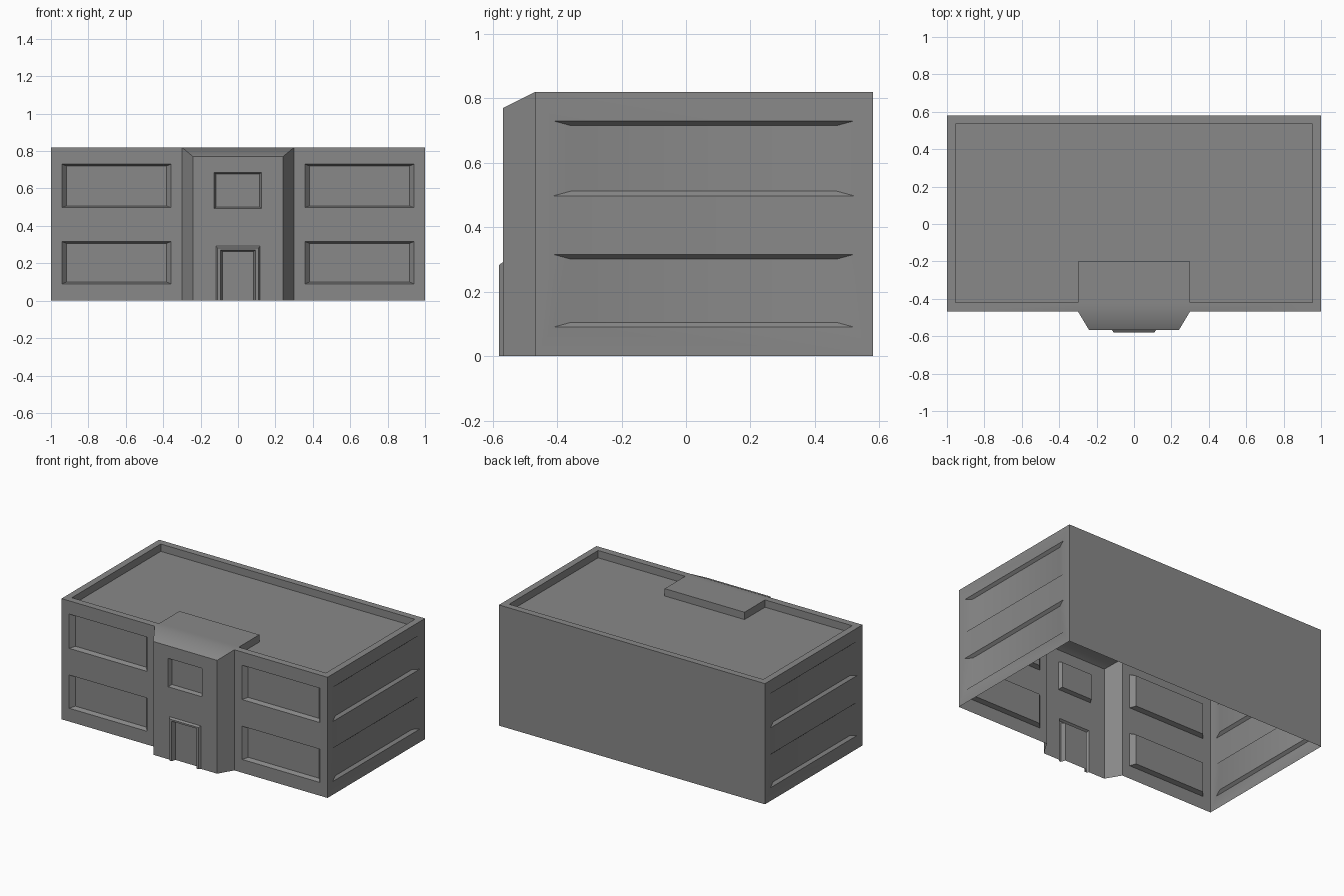
import bpy
import bmesh
from mathutils import Vector

if "Cube" in bpy.data.objects:
    bpy.data.objects.remove(bpy.data.objects["Cube"])

HEIGHT, ROOF, BELOW = 0.82, 0.77, -0.1
FRONT, BACK, BAY = -0.467, 0.58, -0.567

concrete = bpy.data.materials.new("concrete grey")
concrete.use_nodes = True
concrete.diffuse_color = (0.25, 0.25, 0.25, 1)
bsdf = concrete.node_tree.nodes["Principled BSDF"]
bsdf.inputs["Base Color"].default_value = concrete.diffuse_color


def make_object(name, bm):
    bmesh.ops.recalc_face_normals(bm, faces=bm.faces)
    mesh = bpy.data.meshes.new(name)
    bm.to_mesh(mesh)
    bm.free()
    mesh.materials.append(concrete)
    obj = bpy.data.objects.new(name, mesh)
    bpy.context.collection.objects.link(obj)
    return obj


def loft(bm, start, end):
    """Closed solid between two matching rings of points."""
    a = [bm.verts.new(p) for p in start]
    b = [bm.verts.new(p) for p in end]
    bm.faces.new(a)
    bm.faces.new(b)
    for i in range(len(a)):
        j = (i + 1) % len(a)
        bm.faces.new((a[i], a[j], b[j], b[i]))
    return a, b


def prism(bm, outline, low, high):
    return loft(bm, [(x, y, low) for x, y in outline],
                [(x, y, high) for x, y in outline])


def rect(place, u0, u1, z0, z1, grow_u, grow_z, depth):
    """Rectangle on a wall, grown outwards and set at a depth."""
    u0, u1, z0, z1 = u0 - grow_u, u1 + grow_u, z0 - grow_z, z1 + grow_z
    return [place(u, z, depth) for u, z in ((u0, z0), (u1, z0), (u1, z1), (u0, z1))]


def recess(bm, place, span, heights, inset_u, inset_z, depth):
    """Tapered cutter that also continues outside the wall."""
    loft(bm, rect(place, *span, *heights, inset_u, inset_z, -depth),
         rect(place, *span, *heights, -inset_u, -inset_z, depth))


def on_front(y):
    return lambda u, z, d: Vector((u, y + d, z))


def on_side(s):
    return lambda u, z, d: Vector((s * (1 - d), u, z))


def combine(target, tool, operation):
    mod = target.modifiers.new(operation, "BOOLEAN")
    mod.operation, mod.solver, mod.object = operation, "EXACT", tool
    tool.hide_render = True
    bpy.context.view_layer.objects.active = target
    bpy.ops.object.modifier_apply(modifier=mod.name)
    bpy.data.objects.remove(tool)


# Main block with the projecting entrance bay and its sloped top
bm = bmesh.new()
base, top = prism(bm, [(-1, FRONT), (-0.3, FRONT), (-0.24, BAY), (0.24, BAY),
                       (0.3, FRONT), (1, FRONT), (1, BACK), (-1, BACK)], BELOW, HEIGHT)
bmesh.ops.connect_verts(bm, verts=[top[1], top[4]])
for v in top[2:4]:
    v.co.z = ROOF
building = make_object("building", bm)

# Raised door surround
bm = bmesh.new()
loft(bm, rect(on_front(BAY), -0.118, 0.118, BELOW, 0.292, 0.018, 0.018, 0.026),
     rect(on_front(BAY), -0.118, 0.118, BELOW, 0.292, -0.009, -0.009, -0.013))
combine(building, make_object("door_surround", bm), "UNION")

# Sunken roof behind the parapet, leaving the entrance roof at full height
bm = bmesh.new()
prism(bm, [(-0.955, 0.535), (0.955, 0.535), (0.955, -0.42), (0.3, -0.42),
           (0.3, -0.2), (-0.3, -0.2), (-0.3, -0.42), (-0.955, -0.42)], ROOF, 0.95)

# Window recesses on both storeys
for heights in ((0.09, 0.316), (0.497, 0.73)):
    for side in (-1, 1):
        span = sorted((side * 0.357, side * 0.942))
        recess(bm, on_front(FRONT), span, heights, 0.026, 0.01, 0.03)
        recess(bm, on_side(side), (-0.412, 0.522), heights, 0.055, 0.015, 0.018)

# Entrance window and doorway
recess(bm, on_front(BAY), (-0.128, 0.126), (0.492, 0.685), 0.011, 0.009, 0.025)
recess(bm, on_front(BAY - 0.013), (-0.094, 0.094), (BELOW - 0.1, 0.272), 0.01, 0.01, 0.03)
combine(building, make_object("recesses", bm), "DIFFERENCE")

# Trim at ground level, leaving the underside open
bm = bmesh.new()
bm.from_mesh(building.data)
bmesh.ops.bisect_plane(bm, geom=bm.verts[:] + bm.edges[:] + bm.faces[:],
                       plane_co=(0, 0, 0), plane_no=(0, 0, 1), clear_inner=True)
bm.to_mesh(building.data)
bm.free()

bpy.ops.object.select_all(action="DESELECT")
building.select_set(True)
bpy.context.view_layer.objects.active = building
bpy.ops.object.shade_smooth_by_angle(angle=0.5236)
